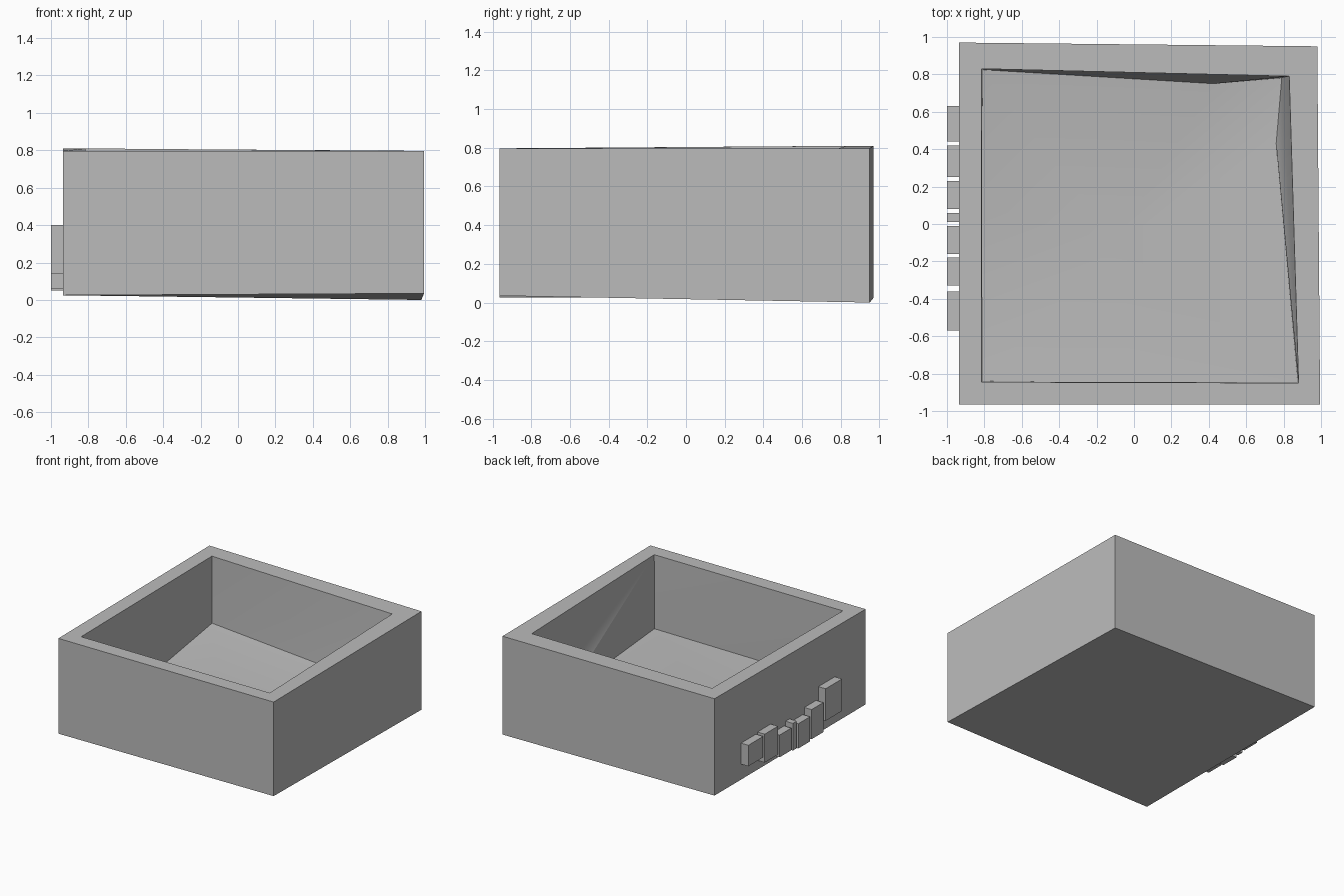
import bpy, bmesh
from math import radians

old = bpy.data.objects.get("Cube")
if old:
    bpy.data.objects.remove(old, do_unlink=True)

grey = bpy.data.materials.new("stone grey")
grey.use_nodes = True
colour = (0.5, 0.5, 0.5, 1)
grey.diffuse_color = colour
grey.node_tree.nodes["Principled BSDF"].inputs["Base Color"].default_value = colour


def finish(bm, name):
    bmesh.ops.recalc_face_normals(bm, faces=bm.faces)
    mesh = bpy.data.meshes.new(name)
    bm.to_mesh(mesh)
    bm.free()
    mesh.materials.append(grey)
    obj = bpy.data.objects.new(name, mesh)
    bpy.context.collection.objects.link(obj)
    return obj


# Open box: corners run back left, back right, front right, front left in plan
outer = [(-.935, .97), (.98, .95), (.995, -.965), (-.935, -.965)]
rim = [(-.815, .83), (.83, .79), (.88, -.85), (-.815, -.845)]
base_z = (.025, 0, .035, .025)
top_z = (.81, .797, .797, .797)

bm = bmesh.new()


def ring(points, heights):
    return [bm.verts.new((x, y, z)) for (x, y), z in zip(points, heights)]


bottom = ring(outer, base_z)
top = ring(outer, top_z)
lip = ring(rim, top_z)
bm.faces.new(bottom)

# Floor corners, then one point part way along each wall
corners = ring([(-.81, .825), (.79, .78), (.875, -.845), (-.81, -.84)],
               (.27, .2, .2, .17))
mids = ring([(.43, .75), (.76, .43), (0, -.85), (-.815, .1)],
            (.22, .2, .19, .15))
centre = bm.verts.new((-.1, -.1, .17))

for i in range(4):
    j = (i + 1) % 4
    bm.faces.new((bottom[i], bottom[j], top[j], top[i]))
    bm.faces.new((top[i], top[j], lip[j], lip[i]))
    # Creased inner wall
    bm.faces.new((lip[i], lip[j], corners[i]))
    bm.faces.new((corners[i], lip[j], mids[i]))
    bm.faces.new((mids[i], lip[j], corners[j]))
    # Uneven floor
    bm.faces.new((corners[i], mids[i], centre))
    bm.faces.new((mids[i], corners[j], centre))

box = finish(bm, "open_box")
bpy.context.view_layer.objects.active = box
box.select_set(True)
bpy.ops.object.shade_smooth_by_angle(angle=radians(20))

# Row of plain raised blocks on the right-hand side: y from, y to, z from, z to
blocks = [(.44, .63, .15, .32), (.25, .42, .10, .33), (.08, .23, .07, .25),
          (.01, .06, .06, .28), (-.16, -.01, .05, .25),
          (-.33, -.18, .06, .30), (-.57, -.36, .14, .40)]
bm = bmesh.new()
for y0, y1, z0, z1 in blocks:
    block = bmesh.ops.create_cube(bm, size=1)["verts"]
    bmesh.ops.scale(bm, vec=(.07, y1 - y0, z1 - z0), verts=block)
    bmesh.ops.translate(bm, vec=(-.965, (y0 + y1) / 2, (z0 + z1) / 2), verts=block)
finish(bm, "raised_blocks")
